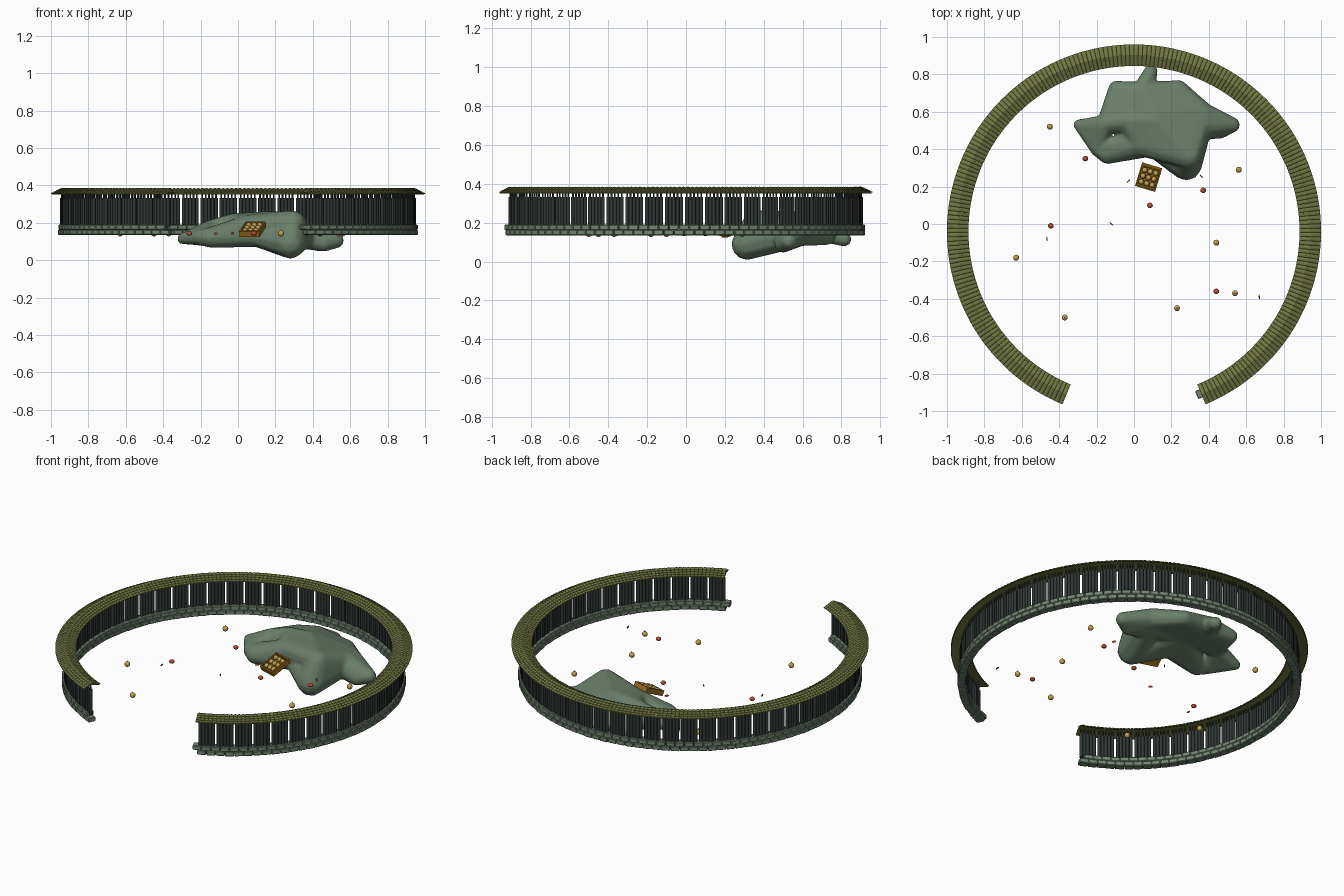
import bpy, bmesh, random
from math import radians, pi, cos, sin
from mathutils import Matrix, Vector, Euler

random.seed(4)
if "Cube" in bpy.data.objects:
    bpy.data.objects.remove(bpy.data.objects["Cube"])


def material(name, rgb):
    m = bpy.data.materials.new(name)
    m.use_nodes = True
    m.diffuse_color = (*rgb, 1)
    m.node_tree.nodes["Principled BSDF"].inputs["Base Color"].default_value = (*rgb, 1)
    return m


OLIVE = material("olive tile", (0.165, 0.185, 0.055))
DARK = material("dark timber", (0.03, 0.039, 0.037))
STONE = material("sage stone", (0.175, 0.24, 0.17))
ROCK = material("sage rock", (0.145, 0.21, 0.145))
GOLD = material("gold fruit", (0.54, 0.35, 0.075))
BROWN = material("amber wood", (0.33, 0.155, 0.014))
RED = material("red fruit", (0.44, 0.075, 0.035))
BARK = material("dark stem", (0.07, 0.03, 0.015))


def finish(name, bm, mat, smooth=None):
    bmesh.ops.recalc_face_normals(bm, faces=bm.faces)
    me = bpy.data.meshes.new(name)
    bm.to_mesh(me)
    bm.free()
    me.materials.append(mat)
    ob = bpy.data.objects.new(name, me)
    bpy.context.collection.objects.link(ob)
    if smooth:
        bpy.ops.object.select_all(action="DESELECT")
        ob.select_set(True)
        bpy.context.view_layer.objects.active = ob
        bpy.ops.object.shade_smooth_by_angle(angle=radians(smooth))
    return ob


CENTRE = Matrix.Translation((0, -0.04, 0))
START, SWEEP = radians(-67.5), radians(315)


def on_ring(angle, r, z):
    return CENTRE @ Matrix.Rotation(angle, 4, "Z") @ Matrix.Translation((r, 0, z))


def box(bm, matrix, size):
    bmesh.ops.create_cube(bm, size=1, matrix=matrix @ Matrix.Diagonal((*size, 1)))


# Roof deck: thin gable profile swept around the open ring
bm = bmesh.new()
profile = [(0.888, 0.351), (0.943, 0.38), (0.998, 0.351), (0.943, 0.364)]
rings = []
for i in range(121):
    a = START + SWEEP * i / 120
    rings.append([bm.verts.new(on_ring(a, r, z).translation) for r, z in profile])
for p, q in zip(rings, rings[1:]):
    for j in range(4):
        k = (j + 1) % 4
        bm.faces.new((p[j], p[k], q[k], q[j]))
bm.faces.new(rings[0])
bm.faces.new(rings[-1])
finish("roof_deck", bm, OLIVE)

# Roof tiles: rounded, overlapping rows on both slopes
bm = bmesh.new()
COLUMNS, ROWS = 230, 4
for i in range(COLUMNS):
    mid = START + SWEEP * (i + 0.5) / COLUMNS
    half = SWEEP / COLUMNS / 2
    for eave in (0.885, 1.0):
        for row in range(ROWS):
            ends = []
            for t, lift in ((row / ROWS, 0.0), ((row + 1.1) / ROWS, 0.003)):
                r = 0.943 + (eave - 0.943) * min(t, 1)
                z = 0.381 - 0.029 * min(t, 1) + lift
                ends.append([bm.verts.new(on_ring(mid - half * cos(pi * k / 4), r,
                                                  z + 0.0045 * sin(pi * k / 4)).translation)
                             for k in range(5)])
            for k in range(4):
                bm.faces.new((ends[0][k], ends[0][k + 1], ends[1][k + 1], ends[1][k]))
            bm.faces.new(ends[1])
finish("roof_tiles", bm, OLIVE)

# Fence: panels of round pickets with narrow tops, a gap between panels
bm = bmesh.new()
PANELS, PICKETS = 50, 5
pitch = SWEEP / PANELS
for p in range(PANELS):
    for s in range(PICKETS):
        a = START + pitch * (p + 0.05 + 0.9 * (s + 0.5) / PICKETS)
        for low, high, rad in ((0.18, 0.333, 0.0098), (0.333, 0.367, 0.0045)):
            bmesh.ops.create_cone(bm, cap_ends=True, segments=8, radius1=rad, radius2=rad,
                                  depth=high - low, matrix=on_ring(a, 0.942, (low + high) / 2))
finish("fence_pickets", bm, DARK, 50)

# Stone base: two staggered courses of blocks
bm = bmesh.new()
BLOCKS = 100
for row, z in enumerate((0.149, 0.176)):
    for i in range(BLOCKS):
        a = START + SWEEP * (i + 0.5 - 0.5 * row) / BLOCKS
        box(bm, on_ring(a, 0.938 + random.uniform(-0.002, 0.002), z),
            (0.046, random.uniform(0.05, 0.0515), 0.0275))
base = finish("stone_base", bm, STONE)
bevel = base.modifiers.new("worn_edges", "BEVEL")
bevel.width, bevel.segments = 0.0035, 1

# Rock: overlapping lobes, each a hull around a few spheres, fused together
KNOBS = {
    "core": (0.12, 0.55, 0.18, 0.08),
    "left": (-0.295, 0.53, 0.115, 0.03),
    "left_mid": (-0.15, 0.535, 0.165, 0.05),
    "left_top": (-0.03, 0.55, 0.195, 0.055),
    "front_left": (-0.14, 0.375, 0.12, 0.055),
    "front_left_tip": (-0.195, 0.405, 0.12, 0.043),
    "front_mid": (0.04, 0.43, 0.17, 0.07),
    "belly": (0.1, 0.42, 0.13, 0.06),
    "back_left": (-0.095, 0.725, 0.14, 0.042),
    "back_mid": (0.04, 0.7, 0.16, 0.06),
    "back": (0.09, 0.815, 0.115, 0.038),
    "back_right": (0.24, 0.725, 0.13, 0.045),
    "right_back": (0.37, 0.59, 0.14, 0.06),
    "right_mid": (0.34, 0.53, 0.14, 0.08),
    "right": (0.525, 0.53, 0.105, 0.042),
    "right_low": (0.46, 0.5, 0.09, 0.045),
    "front_top": (0.295, 0.36, 0.2, 0.066),
    "front_low": (0.28, 0.315, 0.09, 0.083),
}
LOBES = ["core left_top left_mid", "left_top left_mid left", "core left_mid back_left back_mid",
         "back_mid back", "core back_right back_mid", "core right_back back_right",
         "right_back right_mid right right_low", "core right_mid front_top",
         "right_mid front_top front_low", "left_top front_mid core",
         "front_mid front_left front_left_tip", "left left_mid front_left_tip",
         "core front_mid front_top", "belly front_left core", "belly front_low core"]
bm = bmesh.new()
for lobe in LOBES:
    balls = bmesh.new()
    for knob in lobe.split():
        x, y, z, r = KNOBS[knob]
        bmesh.ops.create_icosphere(balls, subdivisions=2, radius=r,
                                   matrix=Matrix.Translation((x, y, z)))
    points = [bm.verts.new(v.co) for v in balls.verts]
    balls.free()
    bmesh.ops.convex_hull(bm, input=points)
bmesh.ops.delete(bm, geom=[v for v in bm.verts if not v.link_faces], context="VERTS")
rock = finish("rock", bm, ROCK)
fuse = rock.modifiers.new("fuse", "REMESH")
fuse.mode, fuse.voxel_size, fuse.use_smooth_shade = "VOXEL", 0.01, True
soften = rock.modifiers.new("soften", "SMOOTH")
soften.factor, soften.iterations = 0.5, 3

# Tilted tray with a rim
tray = Matrix.Translation((0.078, 0.25, 0.168)) @ Euler((radians(24), 0, radians(-17))).to_matrix().to_4x4()
W, D, H, T = 0.112, 0.13, 0.028, 0.008
bm = bmesh.new()
box(bm, tray @ Matrix.Translation((0, 0, -H / 2)), (W, D, T))
for side in (-1, 1):
    box(bm, tray @ Matrix.Translation((side * (W - T) / 2, 0, 0)), (T, D, H))
    box(bm, tray @ Matrix.Translation((0, side * (D - T) / 2, 0)), (W, T, H))
finish("tray", bm, BROWN)

# Fruit in the tray, three by three
bm = bmesh.new()
for i in range(9):
    spot = Vector(((i % 3 - 1) * 0.031, (i // 3 - 1) * 0.036, 0.005))
    bmesh.ops.create_uvsphere(bm, u_segments=12, v_segments=8, radius=0.0148,
                              matrix=tray @ Matrix.Translation(spot))
finish("tray_fruit", bm, GOLD, 60)

# Loose fruit scattered inside the ring, with a turn in degrees for each chip
GOLD_SPOTS = [(-0.45, 0.52), (0.56, 0.29), (0.44, -0.1), (0.54, -0.37),
              (0.23, -0.45), (-0.37, -0.5), (-0.63, -0.18)]
RED_SPOTS = [(-0.26, 0.35), (0.37, 0.18), (0.085, 0.1), (-0.445, -0.01), (0.44, -0.36)]
CHIP_SPOTS = [(-0.03, 0.23, 45), (-0.12, 0, -40), (-0.465, -0.08, 100),
              (0.36, 0.255, -50), (0.67, -0.39, 95)]


def scatter(name, spots, mat, radius, squash):
    bm = bmesh.new()
    for x, y, *turn in spots:
        spin = Matrix.Rotation(radians(sum(turn)), 4, "Z")
        bmesh.ops.create_uvsphere(bm, u_segments=12, v_segments=8, radius=radius,
                                  matrix=Matrix.Translation((x, y, 0.143)) @ spin
                                  @ Matrix.Diagonal((*squash, 1)))
    finish(name, bm, mat, 60)


scatter("loose_gold_fruit", GOLD_SPOTS, GOLD, 0.016, (1, 1, 1))
scatter("loose_red_fruit", RED_SPOTS, RED, 0.0155, (1, 0.95, 0.75))
scatter("fruit_chips", CHIP_SPOTS, RED, 0.013, (1, 0.25, 0.5))

# Stems on the loose gold fruit
bm = bmesh.new()
for x, y in GOLD_SPOTS:
    bmesh.ops.create_cone(bm, cap_ends=True, segments=6, radius1=0.002, radius2=0.001,
                          depth=0.009, matrix=Matrix.Translation((x, y, 0.161)))
finish("fruit_stems", bm, BARK)
